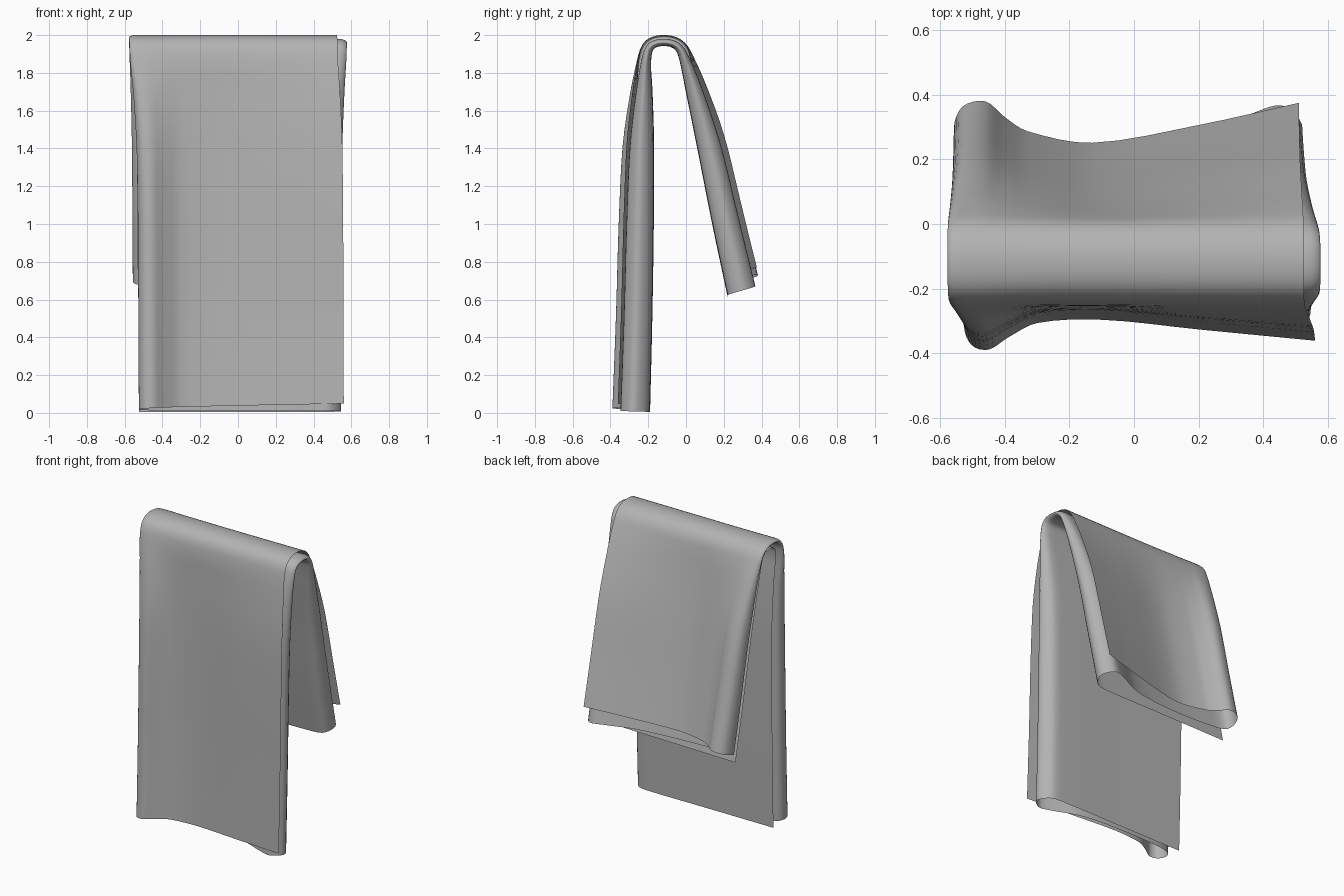
import bpy
from mathutils import Vector

if "Cube" in bpy.data.objects:
    bpy.data.objects.remove(bpy.data.objects["Cube"])

# Z-folded cross-sections: (x, distance out from the inner layer).
# Order: outer free edge, left fold, middle layer, right fold, inner free edge.
TOP = [(.525, .058), (.2, .058), (-.1, .058), (-.3, .058), (-.42, .058), (-.50, .058),
       (-.56, .056), (-.577, .045), (-.56, .033), (-.42, .03), (0, .03), (.3, .03),
       (.48, .036), (.55, .036), (.577, .02), (.55, .003), (.46, 0), (0, 0), (-.3, 0), (-.55, 0)]
FRONT = [(.56, .17), (.2, .135), (-.1, .105), (-.3, .115), (-.39, .16), (-.45, .197),
         (-.50, .185), (-.525, .13), (-.50, .08), (-.38, .05), (0, .045), (.22, .07),
         (.40, .137), (.48, .153), (.545, .09), (.50, .015), (.42, 0), (0, 0), (-.3, 0), (-.525, 0)]
BACK = [(.51, .182), (.2, .11), (-.13, .052), (-.33, .087), (-.40, .13), (-.46, .178),
        (-.53, .16), (-.557, .09), (-.53, .04), (-.40, .025), (-.1, .025), (.2, .06),
        (.38, .135), (.46, .152), (.52, .09), (.49, .015), (.42, 0), (0, 0), (-.3, 0), (-.53, 0)]

# Drape of the inner layer over the rail: (y, z, amount the folds open out)
PATH = [(-.192, .005, 1), (-.18, .5, .95), (-.172, 1.0, .9), (-.17, 1.4, .77), (-.178, 1.7, .42),
        (-.186, 1.86, .12), (-.175, 1.92, .04), (-.145, 1.94, 0), (-.09, 1.94, 0),
        (-.055, 1.92, .04), (-.035, 1.87, .14), (0, 1.7, .42), (.065, 1.38, .75),
        (.14, 1.0, .9), (.223, .61, 1)]


def smooth(points, n):
    """Smooth curve through the points, n steps per span."""
    p = [Vector(q) for q in points]
    p = [2 * p[0] - p[1]] + p + [2 * p[-1] - p[-2]]
    out = []
    for i in range(1, len(p) - 2):
        # length-weighted tangents keep uneven spans from overshooting
        a, b, c, d = p[i - 1:i + 3]
        l0, l1, l2 = (b - a).length, (c - b).length, (d - c).length
        m1 = (c - a) / (l0 + l1) * l1
        m2 = (d - b) / (l1 + l2) * l1
        if l0 > 3 * l1:
            m1 = c - b
        for k in range(n):
            t = k / n
            out.append(b * (2*t**3 - 3*t*t + 1) + m1 * (t**3 - 2*t*t + t)
                       + c * (3*t*t - 2*t**3) + m2 * (t**3 - t*t))
    out.append(p[-2])
    return out


top, front, back = (smooth(s, 4) for s in (TOP, FRONT, BACK))
path = smooth(PATH, 4)
cols = len(top)
apex = len(path) // 2

# Sweep the changing cross-section along the drape
verts = []
for j, p in enumerate(path):
    q = path[min(j + 1, len(path) - 1)] - path[max(j - 1, 0)]
    tan = Vector((q.x, q.y)).normalized()
    nrm = Vector((-tan.y, tan.x))
    # outer layers run out earlier than the inner one
    leg, lift, power = (front, .04, 3) if j < apex else (back, -.125, 1.3)
    for i in range(cols):
        s = top[i].lerp(leg[i], max(0, min(1, p.z)))
        slip = lift * p.z ** 2 * (1 - i / (cols - 1)) ** power
        o = Vector((p.x, p.y)) + nrm * s.y + tan * slip
        verts.append((s.x, o.x, max(o.y, 0)))
faces = [(j * cols + i, (j + 1) * cols + i, (j + 1) * cols + i + 1, j * cols + i + 1)
         for j in range(len(path) - 1) for i in range(cols - 1)]

mesh = bpy.data.meshes.new("folded_towel")
mesh.from_pydata(verts, [], faces)
mesh.update()
towel = bpy.data.objects.new("folded_towel", mesh)
bpy.context.collection.objects.link(towel)
mesh.shade_smooth()

# Darker grey cloth
cloth = bpy.data.materials.new("cloth")
cloth.diffuse_color = (.45, .45, .45, 1)
cloth.use_nodes = True
cloth.node_tree.nodes["Principled BSDF"].inputs["Base Color"].default_value = cloth.diffuse_color
mesh.materials.append(cloth)
